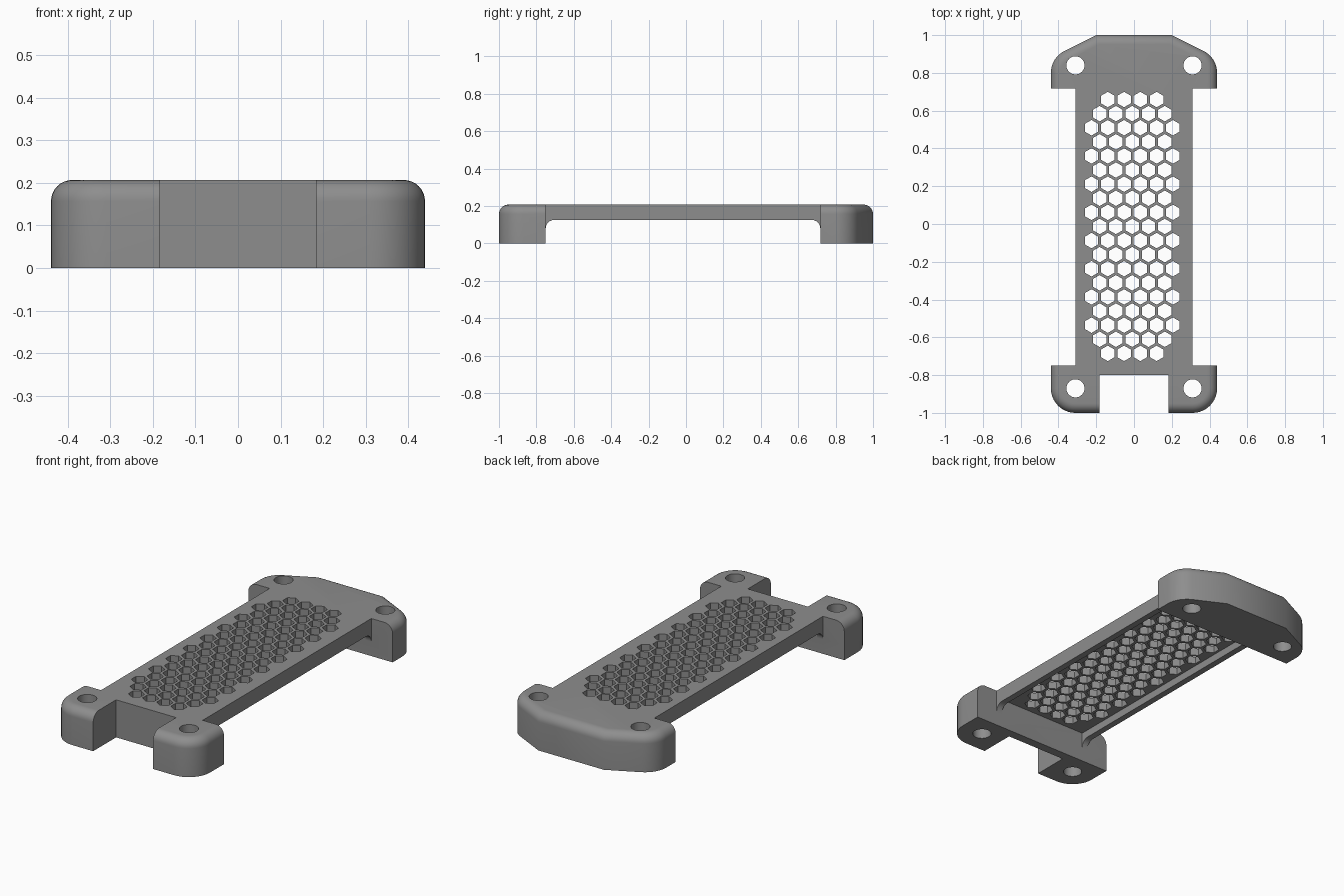
import bpy, bmesh, math
from mathutils import Vector

if "Cube" in bpy.data.objects:
    bpy.data.objects.remove(bpy.data.objects["Cube"])

TOP = 0.207       # overall height
UNDER = 0.125     # underside of the side rails
FLOOR = 0.167     # underside of the perforated panel


def new_object(name, bm):
    bmesh.ops.recalc_face_normals(bm, faces=bm.faces)
    mesh = bpy.data.meshes.new(name)
    bm.to_mesh(mesh)
    bm.free()
    obj = bpy.data.objects.new(name, mesh)
    bpy.context.collection.objects.link(obj)
    return obj


def add_prism(bm, points, direction):
    """Extrude a closed loop of 3D points along a direction."""
    face = bm.faces.new([bm.verts.new(p) for p in points])
    ext = bmesh.ops.extrude_face_region(bm, geom=[face])
    verts = [g for g in ext["geom"] if isinstance(g, bmesh.types.BMVert)]
    bmesh.ops.translate(bm, verts=verts, vec=direction)


def add_box(bm, x0, x1, y0, y1, z0, z1):
    add_prism(bm, [(x0, y0, z0), (x1, y0, z0), (x1, y1, z0), (x0, y1, z0)], (0, 0, z1 - z0))


def add_column(bm, x, y, radius, sides, turn):
    ring = [(x + radius * math.cos(turn + 2 * math.pi * i / sides),
             y + radius * math.sin(turn + 2 * math.pi * i / sides), -0.2) for i in range(sides)]
    add_prism(bm, ring, (0, 0, 0.8))


def arc(cx, cy, r, a0, a1, n):
    return [(cx + r * math.cos(math.radians(a0 + (a1 - a0) * i / n)),
             cy + r * math.sin(math.radians(a0 + (a1 - a0) * i / n))) for i in range(n + 1)]


def inset(points, d):
    """Offset a convex counter-clockwise outline inwards."""
    result = []
    for i, p in enumerate(points):
        p = Vector(p)
        e1 = (p - Vector(points[i - 1])).normalized()
        e2 = (Vector(points[(i + 1) % len(points)]) - p).normalized()
        n1, n2 = Vector((-e1.y, e1.x)), Vector((-e2.y, e2.x))
        result.append(p + (n1 + n2) * d / (1 + n1.dot(n2)))
    return result


# Body: full outline with a rounded top edge
right = arc(0.31, -0.87, 0.13, -90, 0, 10) + arc(0.31, 0.80, 0.13, 0, 63, 8) + [(0.20, 1.0)]
outline = right + [(-x, y) for x, y in reversed(right)]
R = 0.05
layers = [(0, 0)] + [(R * (1 - math.cos(a)), TOP - R + R * math.sin(a))
                     for a in (math.pi / 2 * i / 8 for i in range(9))]
bm = bmesh.new()
rings = [[bm.verts.new((p[0], p[1], z)) for p in inset(outline, d)] for d, z in layers]
for low, high in zip(rings, rings[1:]):
    for i in range(len(low)):
        j = (i + 1) % len(low)
        bm.faces.new((low[i], low[j], high[j], high[i]))
bm.faces.new(rings[0])
bm.faces.new(rings[-1])
body = new_object("vent_bracket", bm)

# Side waists and front notch
sides = bmesh.new()
for s in (-1, 1):
    add_box(sides, *sorted((s * 0.31, s * 0.6)), -0.75, 0.718, -0.2, 0.5)
add_box(sides, -0.183, 0.183, -1.3, -0.80, -0.2, 0.5)

# Filleted opening beneath the rails
F = 0.045
profile = ([(-0.75, -0.2), (0.718, -0.2)] + arc(0.718 - F, UNDER - F, F, 0, 90, 6)
           + arc(-0.75 + F, UNDER - F, F, 90, 180, 6))
under = bmesh.new()
add_prism(under, [(-0.7, y, z) for y, z in profile], (1.4, 0, 0))

# Pocket that thins the perforated panel
pocket = bmesh.new()
add_box(pocket, -0.275, 0.275, -0.75, 0.718, -0.1, FLOOR)

# Honeycomb and screw holes
holes = bmesh.new()
PITCH = 0.0862
for row in range(19):
    count = 4 if row in (0, 18) else (5 if row % 2 else 6)
    for k in range(count):
        add_column(holes, -0.0095 + (k - (count - 1) / 2) * PITCH,
                   -0.013 + (9 - row) * PITCH * math.sqrt(3) / 2, 0.041, 6, math.pi / 6)
for x in (-0.31, 0.31):
    for y in (-0.87, 0.84):
        add_column(holes, x, y, 0.048, 32, 0)

# Cut everything from the body
bpy.context.view_layer.objects.active = body
for name, cut in (("waist_cutter", sides), ("underside_cutter", under),
                  ("pocket_cutter", pocket), ("hole_cutter", holes)):
    cutter = new_object(name, cut)
    mod = body.modifiers.new(name, 'BOOLEAN')
    mod.operation = 'DIFFERENCE'
    mod.solver = 'EXACT'
    mod.object = cutter
    bpy.ops.object.modifier_apply(modifier=name)
    bpy.data.objects.remove(cutter)

# Colour and shading
grey = bpy.data.materials.new("mid_grey")
grey.diffuse_color = (0.27, 0.27, 0.27, 1)
grey.use_nodes = True
grey.node_tree.nodes["Principled BSDF"].inputs["Base Color"].default_value = grey.diffuse_color
body.data.materials.clear()
body.data.materials.append(grey)
body.select_set(True)
bpy.ops.object.shade_smooth_by_angle(angle=math.radians(30))
